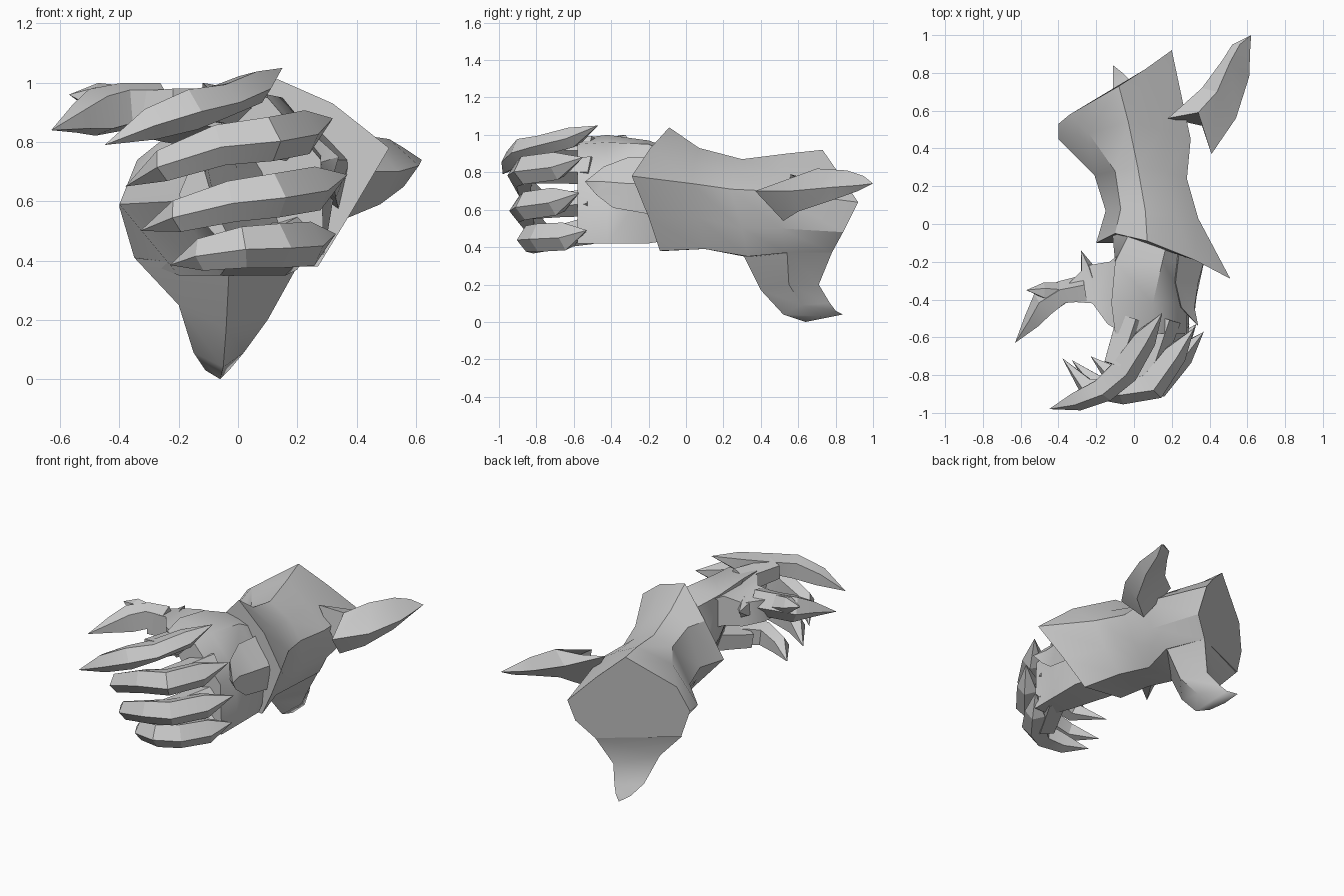
import bpy, bmesh, math
from mathutils import Vector as V


def loft(name, rings, angle=28):
    """Skin successive rings of points; a ring of one point makes a tip."""
    bm = bmesh.new()
    rows = [[bm.verts.new(p) for p in r] for r in rings]
    for a, b in zip(rows, rows[1:]):
        n = max(len(a), len(b))
        for i in range(n):
            j = (i + 1) % n
            if len(a) == 1:
                bm.faces.new((a[0], b[i], b[j]))
            elif len(b) == 1:
                bm.faces.new((a[i], a[j], b[0]))
            else:
                bm.faces.new((a[i], a[j], b[j], b[i]))
    for r in (rows[0], rows[-1]):
        if len(r) > 2:
            bm.faces.new(r)
    bmesh.ops.recalc_face_normals(bm, faces=bm.faces)
    me = bpy.data.meshes.new(name)
    bm.to_mesh(me)
    bm.free()
    ob = bpy.data.objects.new(name, me)
    bpy.context.collection.objects.link(ob)
    bpy.ops.object.select_all(action='DESELECT')
    ob.select_set(True)
    bpy.context.view_layer.objects.active = ob
    bpy.ops.object.shade_smooth_by_angle(angle=math.radians(angle))
    return ob


SECTION = [(1, -.1), (.25, 1), (-1, .7), (-1, -.7), (.25, -1)]


def tube(name, path, sizes):
    """Ridged five-sided tube along a path; sizes are (depth, height), 0 = tip."""
    pts = [V(p) for p in path]
    rings = []
    for i, p in enumerate(pts):
        if sizes[i] == 0:
            rings.append([p])
            continue
        d = (pts[min(i + 1, len(pts) - 1)] - pts[max(i - 1, 0)]).normalized()
        out = d.cross(V((0, 0, 1))).normalized()
        up = out.cross(d)
        w, h = sizes[i]
        rings.append([p + out * w * a + up * h * b for a, b in SECTION])
    return loft(name, rings, 20)


# forearm guard: top, upper right, right, lower right, bottom, lower left, left, upper left
loft("forearm_guard", [
    [(.07, -.09, 1.04), (.32, -.19, .93), (.51, -.29, .78), (.38, -.2, .56),
     (.27, -.14, .38), (.02, -.1, .38), (-.2, -.1, .62), (-.1, -.05, .86)],
    [(.06, .07, .93), (.22, .04, .85), (.34, .03, .74), (.28, .06, .56),
     (.2, .1, .39), (-.03, .1, .39), (-.15, .07, .62), (-.07, .08, .86)],
    [(.02, .3, .87), (.17, .28, .80), (.28, .24, .71), (.25, .3, .5),
     (.16, .33, .35), (-.06, .31, .35), (-.21, .26, .6), (-.1, .28, .82)],
    [(-.03, .54, .9), (.15, .5, .80), (.3, .45, .70), (.28, .5, .5),
     (.2, .54, .37), (-.2, .44, .35), (-.4, .45, .59), (-.24, .48, .82)],
    [(-.08, .73, .92), (.06, .82, .79), (.2, .92, .64), (.2, .84, .48),
     (.1, .78, .37), (-.35, .55, .41), (-.4, .53, .58), (-.34, .58, .74)],
], 32)

# hooked fin continuing the guard downwards
loft("elbow_fin", [
    [(-.03, .3, .37), (.2, .54, .38), (.1, .78, .37), (-.35, .54, .41)],
    [(-.04, .4, .17), (.1, .55, .2), (.02, .71, .2), (-.2, .55, .25)],
    [(-.05, .52, .04), (.02, .62, .09), (-.03, .77, .1), (-.15, .64, .09)],
    [(-.06, .64, 0), (-.03, .72, .03), (-.06, .8, .06), (-.11, .72, .03)],
    [(-.11, .84, .04)]], 50)

# swept spike on the outer side
loft("side_spike", [
    [(.41, .37, .70), (.34, .59, .77), (.18, .56, .79), (.36, .52, .54)],
    [(.54, .56, .70), (.44, .7, .82), (.36, .72, .74), (.48, .6, .59)],
    [(.61, .78, .72), (.51, .86, .81), (.47, .87, .74), (.56, .78, .65)],
    [(.615, .92, .73), (.56, .95, .78), (.52, .95, .75), (.59, .92, .70)],
    [(.62, 1, .74)]])

# palm
palm = [
    (0, [(0, .9), (.2, .85), (.28, .65), (.18, .45), (-.05, .45), (-.12, .7)]),
    (-.2, [(-.1, .97), (.15, .95), (.34, .72), (.29, .42), (.03, .43), (-.1, .7)]),
    (-.42, [(-.12, 1), (.1, .96), (.28, .76), (.29, .42), (.11, .42), (0, .7)]),
    (-.58, [(-.1, .98), (.1, .95), (.28, .74), (.29, .42), (.17, .42), (.08, .7)])]
loft("palm", [[(x, y, z) for x, z in r] for y, r in palm], 40)

# pointed plate on the back of the hand
loft("hand_plate", [
    [(.24, -.14, .88), (.38, -.16, .74), (.34, -.16, .57), (.2, -.14, .7)],
    [(.22, -.31, .88), (.34, -.31, .74), (.33, -.39, .61), (.2, -.32, .7)],
    [(.25, -.44, .83), (.32, -.44, .75), (.32, -.48, .68), (.24, -.44, .72)],
    [(.34, -.54, .75)]])

# thumb: web, claw and two spurs
loft("thumb_base", [
    [(-.02, -.12, .93), (-.02, -.6, .96), (-.02, -.6, .84), (-.02, -.12, .75)],
    [(-.13, -.2, .97), (-.14, -.53, .98), (-.14, -.53, .86), (-.13, -.2, .78)],
    [(-.25, -.22, .95), (-.22, -.42, .98), (-.22, -.42, .84), (-.25, -.22, .8)],
    [(-.34, -.31, .96), (-.36, -.41, .97), (-.36, -.41, .83), (-.34, -.31, .82)]], 40)
tube("thumb_claw", [(-.26, -.34, .92), (-.38, -.36, .92), (-.48, -.42, .9),
                    (-.54, -.51, .88), (-.63, -.63, .84)],
     [(.07, .08), (.06, .08), (.07, .08), (.045, .05), 0])
tube("thumb_spur", [(-.38, -.36, .93), (-.48, -.35, .95), (-.57, -.35, .96)],
     [(.05, .06), (.04, .05), 0])
tube("thumb_back_spur", [(-.22, -.33, .9), (-.25, -.22, .91), (-.28, -.14, .93)],
     [(.06, .07), (.03, .05), 0])

# fingers: claw tip, two middles, bent knuckle, spur tip, palm end
fingers = {
    "index": [(-.45, -.98, .79), (-.3, -.94, .86), (-.16, -.88, .91),
              (-.05, -.78, .94), (.15, -.47, 1.05), (-.01, -.5, .92)],
    "middle": [(-.38, -.71, .65), (-.25, -.87, .72), (-.06, -.89, .79),
               (.1, -.86, .81), (.32, -.55, .88), (.17, -.5, .81)],
    "ring": [(-.33, -.72, .5), (-.2, -.85, .55), (-.02, -.88, .6),
             (.12, -.85, .62), (.37, -.57, .69), (.22, -.5, .64)],
    "little": [(-.23, -.7, .385), (-.12, -.80, .42), (.02, -.84, .445),
               (.13, -.78, .45), (.33, -.53, .49), (.22, -.5, .49)]}
for name, (tip, m1, m2, knuckle, spur, base) in fingers.items():
    k, s = V(knuckle), V(spur)
    mid = k.lerp(s, .55) - V((0, 0, .015))
    tall = .055 if name == "index" else .075
    tube(name + "_claw", [tip, m1, m2, k, mid, s],
         [0, (.05, .055), (.065, .07), (.075, tall), (.06, tall), 0])
    inner = k + V((-.04, .03, -.01))
    tube(name + "_finger", [inner, inner.lerp(V(base), .5), base],
         [(.07, .06), (.075, .065), (.08, .075)])
